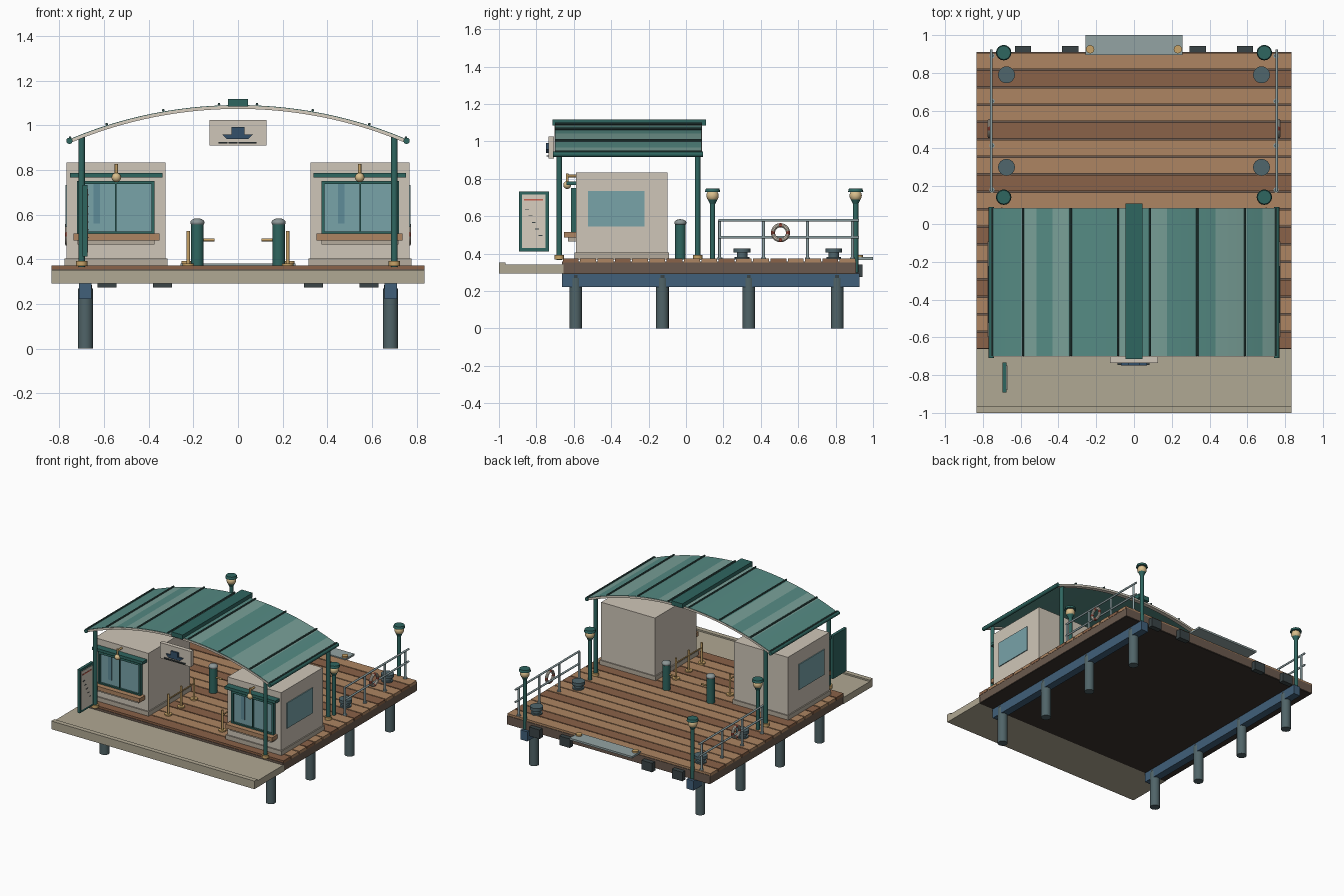
import bpy, bmesh, math
from mathutils import Vector

if "Cube" in bpy.data.objects:
    bpy.data.objects.remove(bpy.data.objects["Cube"])

mats = {}
def mat(name, hexcol):
    m = bpy.data.materials.new(name)
    c = [int(hexcol[i:i+2], 16) / 255 for i in (0, 2, 4)]
    m.diffuse_color = [((v + 0.055) / 1.055) ** 2.4 for v in c] + [1]
    m.use_nodes = True
    m.node_tree.nodes["Principled BSDF"].inputs["Base Color"].default_value = m.diffuse_color
    mats[name] = m
for n, h in dict(concrete="B0A893", wood="AD8562", wood_dark="8A6248", frame="6B5A4E", under="3A332E",
                 steel_blue="41607A", pile="506468", teal="2F6660", roof="558A83", roof_light="789F97",
                 rib="33504C", wall="CFC6B8", plinth="B5AB9C", glass="78A3A9", glass_dark="5F8C98",
                 gold="C9A468", globe="D9BE8C", rail="8FA3A6", rubber="3A4446", cap="8C9696",
                 bollard="50666C", gangway="94A4A4", red="C8604F", cream="D8CFC0", navy="34506A").items():
    mat(n, h)

def finish(name, bm, m, smooth=False):
    me = bpy.data.meshes.new(name)
    bmesh.ops.recalc_face_normals(bm, faces=bm.faces)
    bm.to_mesh(me)
    bm.free()
    ob = bpy.data.objects.new(name, me)
    bpy.context.collection.objects.link(ob)
    me.materials.append(mats[m])
    if smooth:
        bpy.context.view_layer.objects.active = ob
        bpy.ops.object.select_all(action='DESELECT')
        ob.select_set(True)
        bpy.ops.object.shade_smooth_by_angle(angle=math.radians(40))
    return ob

def box(name, x0, x1, y0, y1, z0, z1, m):
    bm = bmesh.new()
    bmesh.ops.create_cube(bm, size=1)
    for v in bm.verts:
        v.co = ((x0+x1)/2 + v.co.x*(x1-x0), (y0+y1)/2 + v.co.y*(y1-y0), (z0+z1)/2 + v.co.z*(z1-z0))
    return finish(name, bm, m)

def rod(name, a, b, r, m, r2=None, seg=16):
    a, b = Vector(a), Vector(b)
    bm = bmesh.new()
    bmesh.ops.create_cone(bm, cap_ends=True, segments=seg, radius1=r, radius2=r if r2 is None else r2, depth=(b-a).length)
    q = Vector((0, 0, 1)).rotation_difference(b - a)
    for v in bm.verts:
        v.co = q @ v.co + (a + b) / 2
    return finish(name, bm, m, True)

def post(name, x, y, z0, z1, r, m, r2=None):
    return rod(name, (x, y, z0), (x, y, z1), r, m, r2)

def ball(name, x, y, z, r, m, sz=1):
    bm = bmesh.new()
    bmesh.ops.create_uvsphere(bm, u_segments=20, v_segments=12, radius=r)
    for v in bm.verts:
        v.co = (v.co.x + x, v.co.y + y, v.co.z * sz + z)
    return finish(name, bm, m, True)

# quay apron, deck slab and planks
box("quay_apron", -.835, .835, -1, -.655, .293, .342, "concrete")
box("quay_curb", -.835, .835, -1, -.965, .32, .353, "concrete")
box("deck_frame", -.833, .833, -.662, .91, .295, .358, "frame")
box("deck_underside", -.83, .83, -.66, .905, .292, .3, "under")
pitch = 1.572 / 17
for i in range(17):
    y = -.662 + i * pitch
    box("deck_plank", -.835, .835, y + .004, y + pitch - .004, .352, .373, "wood" if i % 3 else "wood_dark")

# curved roof section swept along y
R, ZC = 1.94, 1.088 - 1.94
A = math.asin(.76 / R)
LIGHT = [(-.585, -.5), (-.42, -.33), (-.09, -.05), (.085, .16), (.42, .58), (.66, .75)]
def arch(name, lo, hi, y0, y1, m, bands=False, n=36):
    bm = bmesh.new()
    rows = []
    for i in range(n + 1):
        t = -A + 2 * A * i / n
        rows.append([bm.verts.new(((R+o)*math.sin(t), y, ZC + (R+o)*math.cos(t)))
                     for o, y in ((lo, y0), (hi, y0), (hi, y1), (lo, y1))])
    for p, q in zip(rows, rows[1:]):
        for k in range(4):
            f = bm.faces.new((p[k], p[(k+1) % 4], q[(k+1) % 4], q[k]))
            x = (p[0].co.x + q[0].co.x) / 2
            if bands and k == 1 and any(a < x < b for a, b in LIGHT):
                f.material_index = 1
    bm.faces.new(rows[0])
    bm.faces.new(rows[-1][::-1])
    ob = finish(name, bm, m, True)
    ob.data.materials.append(mats["roof_light"])
arch("roof_sheet", -.004, .003, -.7, .083, "roof", True)
arch("front_roof_arch", -.014, .0, -.703, -.675, "cream")
arch("back_roof_arch", -.014, .0, .055, .085, "cream")
box("roof_ridge", -.045, .045, -.715, .108, 1.085, 1.118, "teal")

# hanging sign with boat picture
box("sign_board", -.128, .127, -.735, -.705, .91, 1.025, "wall")
box("sign_cabin", -.03, .028, -.748, -.734, .958, .992, "navy")
bm = bmesh.new()
hull = [bm.verts.new((x, -.748, z)) for x, z in ((-.07, .96), (.068, .96), (.045, .938), (-.05, .938))]
f = bm.faces.new(hull)
ext = bmesh.ops.extrude_face_region(bm, geom=[f])
for v in ext["geom"]:
    if isinstance(v, bmesh.types.BMVert):
        v.co.y += .014
finish("sign_hull", bm, "navy")
for x in (-.065, -.02, .025, .065):
    box("sign_wave", x - .022, x + .018, -.746, -.734, .92, .926, "rubber")

for s in (-1, 1):
    def sbox(name, x0, x1, *rest):
        a, b = sorted((s * x0, s * x1))
        return box(name, a, b, *rest)

    # piles and beams
    sbox("pile_beam", .655, .711, -.662, .928, .222, .293, "steel_blue")
    for y in (-.59, -.126, .336, .808):
        post("pile", s*.683, y, 0, .27, .034, "pile")
        post("pile_collar", s*.683, y, .255, .285, .03, "rubber")

    # roof posts, gutters, seams
    for y in (-.677, .062):
        post("roof_post", s*.7, y, .365, .95, .015, "teal")
        post("roof_post_foot", s*.7, y, .37, .393, .025, "gold")
    rod("gutter", (s*.755, -.71, .931), (s*.755, .09, .931), .014, "teal")
    for x in (.752, .588, .335, .085):
        z = ZC + math.sqrt(R*R - x*x) + .009
        rod("roof_seam", (s*x, -.7, z), (s*x, .085, z), .006, "rib", seg=8)

    # ticket kiosk
    sbox("kiosk_plinth", .316, .776, -.597, -.092, .37, .405, "plinth")
    sbox("kiosk_wall", .325, .767, -.588, -.1, .4, .834, "wall")
    sbox("kiosk_side_window", .76, .773, -.524, -.223, .546, .734, "glass")
    box("kiosk_front_glass", s*.547 - .165, s*.547 + .165, -.6, -.585, .515, .745, "glass")
    box("glass_streak", s*.547 - .1, s*.547 - .07, -.603, -.598, .56, .74, "glass_dark")
    for x0, x1, z0, z1 in ((-.173, -.16, .51, .752), (.16, .173, .51, .752), (-.173, .173, .738, .752),
                           (-.173, .173, .51, .524), (-.003, .003, .52, .745)):
        box("window_frame", s*.547 + x0, s*.547 + x1, -.614, -.587, z0, z1, "teal")
    sbox("kiosk_counter", .352, .736, -.652, -.587, .485, .515, "wood")
    sbox("counter_support", .375, .718, -.632, -.587, .466, .486, "plinth")
    sbox("kiosk_awning", .337, .753, -.638, -.587, .766, .787, "teal")
    rod("sconce_arm", (s*.545, -.585, .815), (s*.545, -.635, .815), .007, "gold")
    post("sconce_stem", s*.545, -.635, .775, .828, .007, "gold")
    ball("sconce_globe", s*.545, -.635, .767, .021, "globe")

    # turnstile and queue rail
    post("turnstile_body", s*.182, -.03, .37, .565, .028, "teal")
    ball("turnstile_cap", s*.182, -.03, .565, .032, "cap", .6)
    rod("turnstile_arm", (s*.17, -.03, .487), (s*.105, -.03, .487), .006, "gold")
    for y in (-.5, -.35, -.2):
        post("queue_post", s*.222, y, .37, .528, .008, "gold")
        post("queue_post_base", s*.222, y, .37, .382, .026, "gold")
    rod("queue_rail", (s*.222, -.5, .49), (s*.222, -.2, .49), .005, "gold")

    # lamps and mooring bollards
    for y in (.142, .907):
        post("lamp_pole", s*.69, y, .3 if y > .5 else .365, .69, .014, "teal")
        post("lamp_cup", s*.69, y, .665, .69, .014, "teal", .026)
        ball("lamp_globe", s*.69, y, .71, .033, "globe")
        post("lamp_cap", s*.69, y, .73, .748, .041, "teal", .036)
    for y in (.3, .79):
        post("bollard_base", s*.675, y, .37, .382, .04, "bollard")
        post("bollard_stem", s*.675, y, .38, .41, .028, "bollard")
        post("bollard_head", s*.675, y, .405, .428, .045, "bollard")

    # side railing with lifebuoy
    for y in (.18, .415, .65, .89):
        post("rail_post", s*.752, y, .37, .578, .008, "rail")
        post("rail_post_foot", s*.752, y, .37, .38, .014, "rail")
    for z in (.578, .487):
        rod("hand_rail", (s*.755, .175, z), (s*.755, .925, z), .007, "rail")
    bpy.ops.mesh.primitive_torus_add(location=(s*.765, .505, .512), rotation=(0, math.pi/2, 0), major_radius=.04,
                                     minor_radius=.011, major_segments=32, minor_segments=10)
    buoy = bpy.context.object
    buoy.name = "lifebuoy"
    buoy.data.materials.append(mats["cream"])
    buoy.data.materials.append(mats["red"])
    for i, p in enumerate(buoy.data.polygons):
        a = math.atan2(p.center.y, p.center.x)
        p.material_index = int(math.cos(4 * a) > .5)
    bpy.ops.object.shade_smooth_by_angle()

    # fenders and gangway knobs at the water edge
    for x in (.338, .587):
        sbox("fender", x - .043, x + .043, .905, .943, .275, .342, "rubber")
    post("gangway_knob", s*.232, .925, .37, .392, .022, "gold")

box("gangway_plate", -.257, .257, .895, 1, .367, .381, "gangway")

# notice board facing inward
box("notice_board", -.696, -.675, -.893, -.733, .412, .733, "teal")
box("notice_sheet", -.68, -.671, -.878, -.75, .43, .715, "cream")
box("notice_heading", -.672, -.669, -.865, -.765, .685, .693, "red")
for i in range(5):
    y = -.86 + .018 * i
    box("notice_mark", -.672, -.669, y, y + .02, .635 - .035*i, .64 - .035*i, "rubber")
